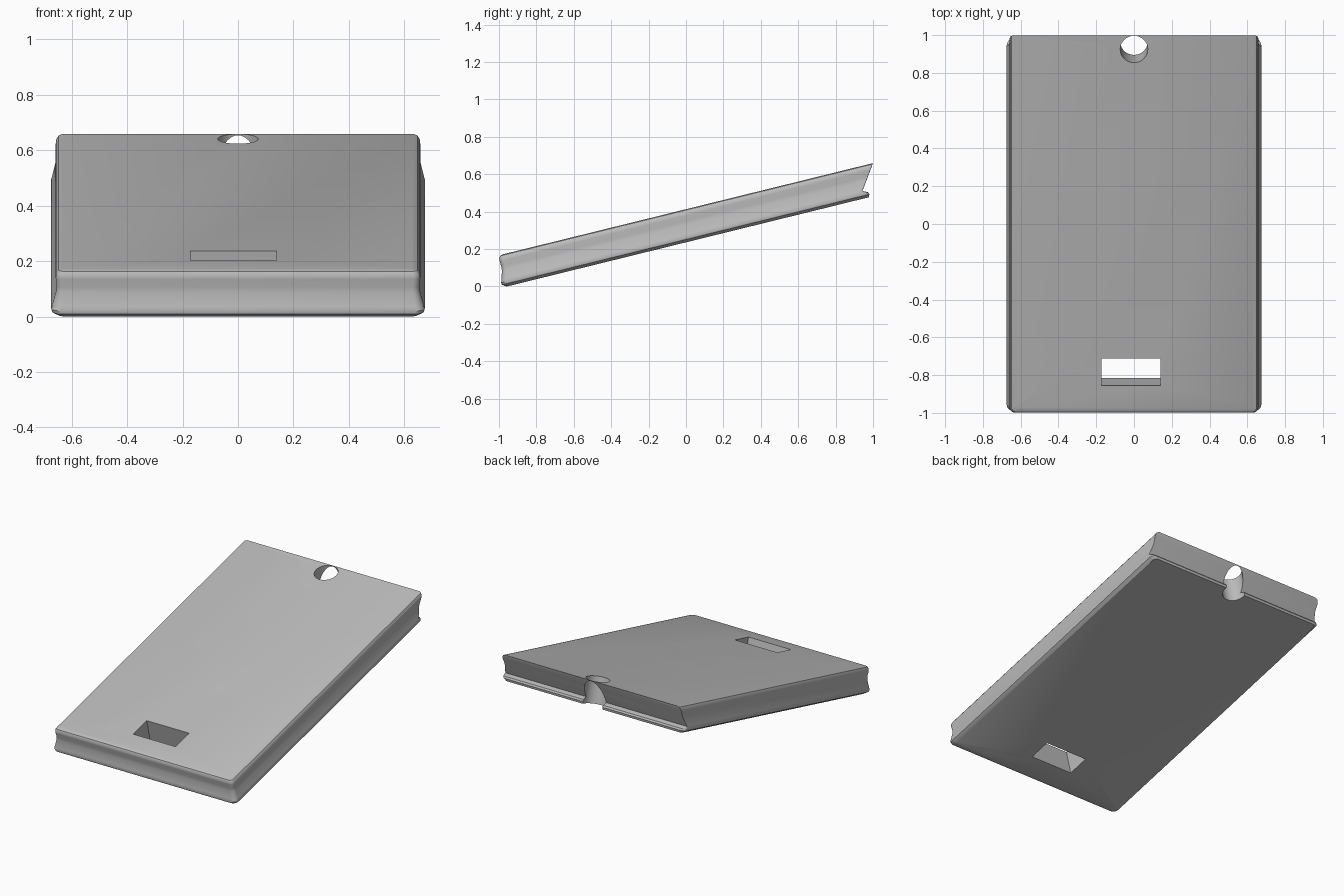
import bpy, bmesh, math
from mathutils import Matrix

cube = bpy.data.objects.get("Cube")
if cube:
    bpy.data.objects.remove(cube, do_unlink=True)

TILT = math.radians(13.84)

grey = bpy.data.materials.new("plain grey")
grey.use_nodes = True
grey.diffuse_color = (0.5, 0.5, 0.5, 1)
grey.node_tree.nodes["Principled BSDF"].inputs["Base Color"].default_value = (0.5, 0.5, 0.5, 1)


def make_object(name, bm):
    mesh = bpy.data.meshes.new(name)
    bmesh.ops.recalc_face_normals(bm, faces=bm.faces)
    bm.to_mesh(mesh)
    bm.free()
    mesh.materials.append(grey)
    obj = bpy.data.objects.new(name, mesh)
    bpy.context.collection.objects.link(obj)
    return obj


def outline(half, front, back, r_front, r_back, steps=6):
    """Rounded rectangle, counter-clockwise from the front right corner."""
    corners = [(-1, front, r_front, 180), (1, front, r_front, 270),
               (1, back, r_back, 0), (-1, back, r_back, 90)]
    points = []
    for side, y, r, start in corners:
        cx = side * (half - r)
        cy = y + r if y == front else y - r
        for i in range(steps + 1):
            a = math.radians(start + 90 * i / steps)
            points.append((cx + r * math.cos(a), cy + r * math.sin(a)))
    return points


# Slab: stacked outlines, (height, half width, front, back, front radius, back radius)
rings = [
    (0.235, 0.650, -0.926, 1.068, 0.030, 0.025),
    (0.250, 0.671, -0.949, 1.074, 0.034, 0.030),
    (0.262, 0.674, -0.951, 1.070, 0.034, 0.030),
    (0.276, 0.670, -0.945, 1.042, 0.032, 0.004),
    (0.325, 0.656, -0.931, 1.077, 0.026, 0.003),
    (0.345, 0.654, -0.929, 1.090, 0.025, 0.003),
    (0.375, 0.658, -0.931, 1.111, 0.026, 0.003),
    (0.390, 0.656, -0.930, 1.121, 0.025, 0.003),
    (0.402, 0.648, -0.922, 1.129, 0.020, 0.003),
    (0.407, 0.634, -0.908, 1.132, 0.015, 0.003),
]
bm = bmesh.new()
loops = [[bm.verts.new((x, y, z)) for x, y in outline(*size)] for z, *size in rings]
for low, high in zip(loops, loops[1:]):
    for i in range(len(low)):
        j = (i + 1) % len(low)
        bm.faces.new((low[i], low[j], high[j], high[i]))
bm.faces.new(loops[0][::-1])
bm.faces.new(loops[-1])
slab = make_object("tilted_slab", bm)

# Round hole near the back edge
bm = bmesh.new()
bmesh.ops.create_cone(bm, cap_ends=True, segments=48, radius1=0.073, radius2=0.073,
                      depth=1, matrix=Matrix.Translation((0, 1.056, 0.3)))
hole_cutter = make_object("hole_cutter", bm)

# Rectangular slot near the front edge
bm = bmesh.new()
bmesh.ops.create_cube(bm, size=1, matrix=Matrix.Translation((-0.016, -0.705, 0.3))
                      @ Matrix.Diagonal((0.311, 0.147, 1, 1)))
slot_cutter = make_object("slot_cutter", bm)

bpy.ops.object.select_all(action='DESELECT')
bpy.context.view_layer.objects.active = slab
slab.select_set(True)
for cutter in (hole_cutter, slot_cutter):
    cutter.hide_render = True
    mod = slab.modifiers.new("cut", 'BOOLEAN')
    mod.operation = 'DIFFERENCE'
    mod.solver = 'EXACT'
    mod.object = cutter
    bpy.ops.object.modifier_apply(modifier=mod.name)
    bpy.data.objects.remove(cutter, do_unlink=True)

# Tilt the slab, then rest it on the ground and centre it
slab.data.transform(Matrix.Rotation(TILT, 4, 'X'))
ys = [v.co.y for v in slab.data.vertices]
low_z = min(v.co.z for v in slab.data.vertices)
slab.data.transform(Matrix.Translation((0, -(min(ys) + max(ys)) / 2, -low_z)))
bpy.ops.object.shade_smooth_by_angle(angle=math.radians(35))
